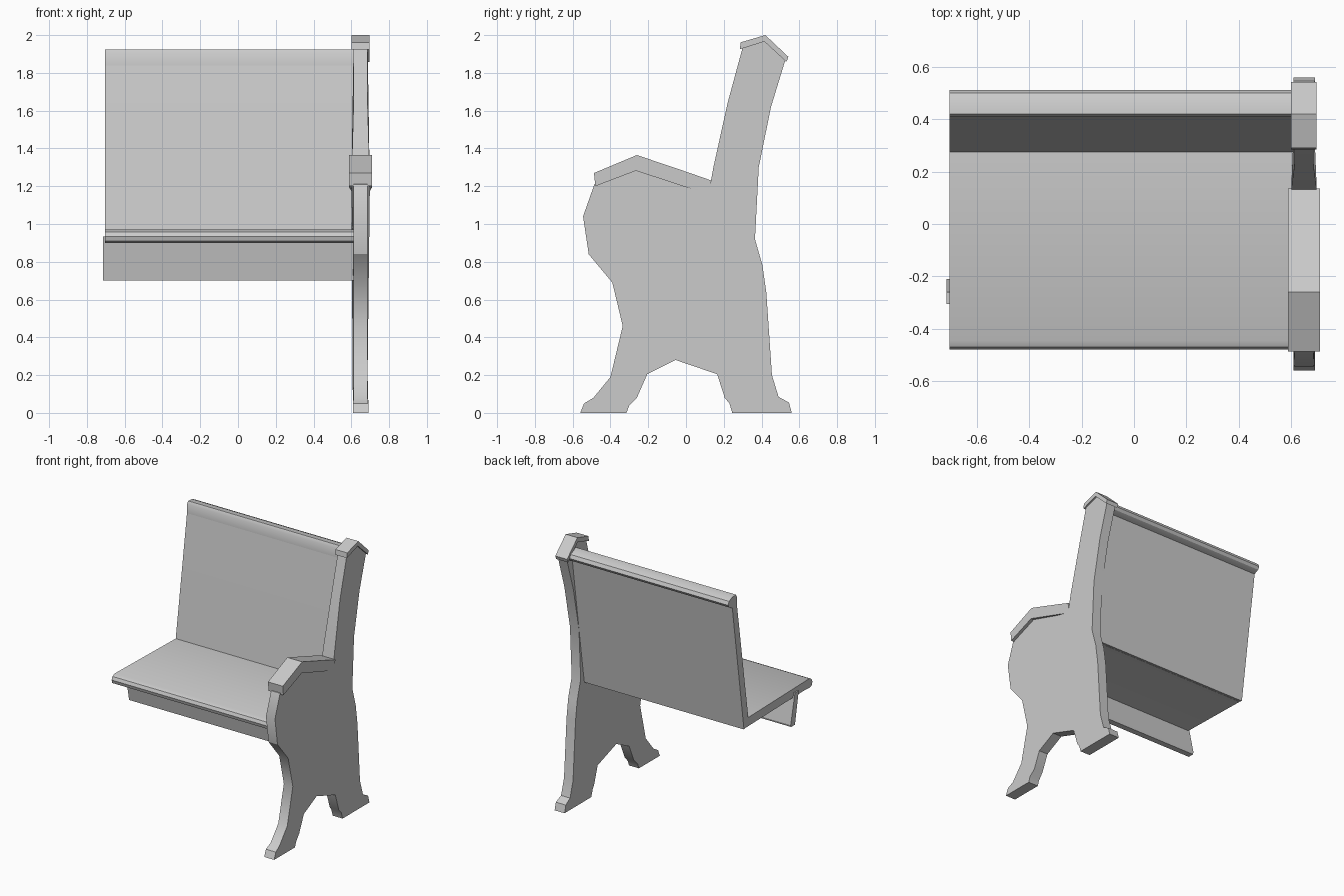
import bpy
import bmesh
import math


def extrude_profile(name, pts, x0, x1):
    """Extrude a (y, z[, flare]) profile along x; flare widens that point on both sides."""
    bm = bmesh.new()
    sides = []
    for x, s in ((x0, -1), (x1, 1)):
        sides.append([bm.verts.new((x + s * (p[2] if len(p) > 2 else 0), p[0], p[1])) for p in pts])
    a, b = sides
    n = len(pts)
    bm.faces.new(a)
    bm.faces.new(b[::-1])
    for i in range(n):
        j = (i + 1) % n
        bm.faces.new((a[i], b[i], b[j], a[j]))
    bmesh.ops.recalc_face_normals(bm, faces=bm.faces)
    me = bpy.data.meshes.new(name)
    bm.to_mesh(me)
    bm.free()
    ob = bpy.data.objects.new(name, me)
    bpy.context.collection.objects.link(ob)
    bpy.ops.object.select_all(action='DESELECT')
    ob.select_set(True)
    bpy.context.view_layer.objects.active = ob
    bpy.ops.object.shade_smooth_by_angle(angle=math.radians(30))
    return ob


# Shaped end panel with two feet
extrude_profile("end_panel", [
    (-0.56, 0, .004), (-0.54, 0.05, .004), (-0.49, 0.08), (-0.40, 0.19), (-0.335, 0.46),
    (-0.39, 0.69), (-0.515, 0.84), (-0.545, 1.04), (-0.485, 1.21), (-0.265, 1.29),
    (0.125, 1.19, .012), (0.145, 1.30, .010), (0.22, 1.64), (0.30, 1.935), (0.415, 1.97),
    (0.525, 1.865), (0.45, 1.62), (0.385, 1.30), (0.365, 0.92), (0.405, 0.78),
    (0.425, 0.64), (0.455, 0.20), (0.49, 0.085), (0.545, 0.055, .004), (0.56, 0, .004),
    (0.245, 0, .004), (0.23, 0.05, .004), (0.205, 0.08), (0.165, 0.205), (-0.055, 0.28),
    (-0.205, 0.205), (-0.26, 0.08), (-0.30, 0.04, .004), (-0.315, 0, .004)], 0.612, 0.686)

# Armrest, underside tapering into the panel at the rear
extrude_profile("armrest", [
    (-0.48, 1.20), (-0.487, 1.27), (-0.26, 1.365), (0.0, 1.277), (0.135, 1.23),
    (0.12, 1.165, -.018), (0.0, 1.195), (-0.265, 1.282)], 0.588, 0.71)

# Cap on top of the end panel
extrude_profile("end_cap", [
    (0.285, 1.925), (0.29, 1.962), (0.42, 2.0), (0.542, 1.885),
    (0.532, 1.858), (0.415, 1.966)], 0.60, 0.697)

# Seat board with rounded front edge
extrude_profile("seat", [
    (0.29, 0.955), (-0.445, 0.97), (-0.47, 0.958), (-0.48, 0.935),
    (-0.472, 0.91), (-0.45, 0.90), (-0.40, 0.905), (0.30, 0.89)], -0.705, 0.62)

# Backrest board
extrude_profile("backrest", [
    (0.268, 0.90), (0.275, 0.96), (0.41, 1.86), (0.465, 1.86), (0.325, 0.885)], -0.705, 0.62)

# Rail along the top of the backrest
extrude_profile("top_rail", [
    (0.405, 1.84), (0.408, 1.905), (0.42, 1.925), (0.465, 1.922),
    (0.50, 1.905), (0.512, 1.88), (0.50, 1.86), (0.46, 1.84)], -0.705, 0.62)

# Slanted support board under the seat
extrude_profile("apron", [
    (-0.305, 0.935), (-0.26, 0.935), (-0.21, 0.715), (-0.215, 0.70), (-0.26, 0.70)], -0.715, 0.62)
